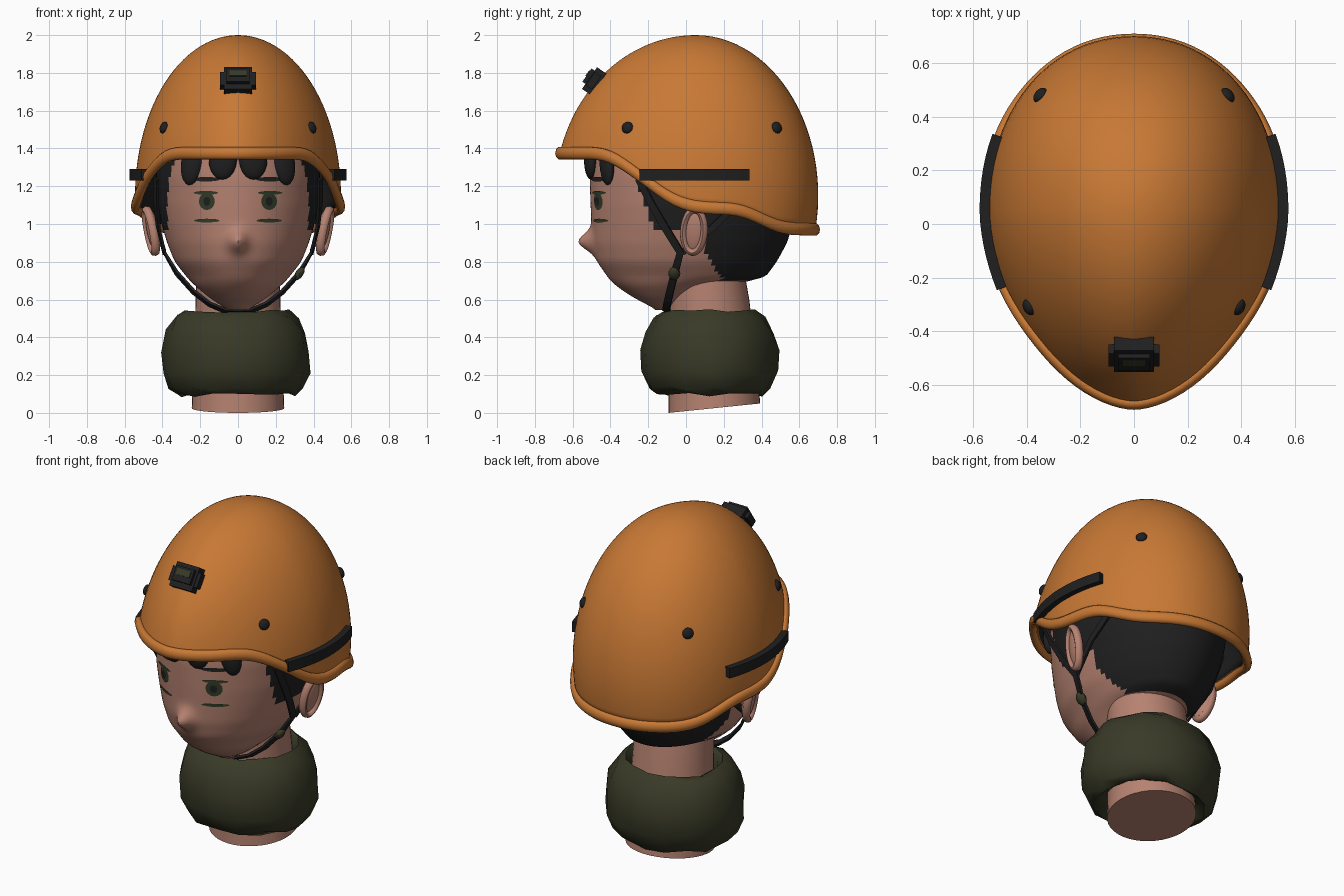
import bpy, bmesh, math, random
from mathutils import Vector, Matrix

if "Cube" in bpy.data.objects:
    bpy.data.objects.remove(bpy.data.objects["Cube"])

random.seed(4)


def material(name, rgb):
    m = bpy.data.materials.new(name)
    m.diffuse_color = (*rgb, 1)
    m.use_nodes = True
    m.node_tree.nodes["Principled BSDF"].inputs["Base Color"].default_value = m.diffuse_color
    return m


ORANGE = material("shell orange", (0.58, 0.19, 0.035))
SKIN = material("skin", (0.47, 0.225, 0.165))
BLACK = material("black", (0.014, 0.014, 0.015))
OLIVE = material("olive cloth", (0.04, 0.042, 0.02))
EYE = material("eye green", (0.03, 0.045, 0.022))


def finish(name, bm, mats, angle=50):
    bmesh.ops.recalc_face_normals(bm, faces=bm.faces)
    me = bpy.data.meshes.new(name)
    bm.to_mesh(me)
    bm.free()
    ob = bpy.data.objects.new(name, me)
    bpy.context.collection.objects.link(ob)
    for m in mats:
        me.materials.append(m)
    bpy.ops.object.select_all(action='DESELECT')
    ob.select_set(True)
    bpy.context.view_layer.objects.active = ob
    bpy.ops.object.shade_smooth_by_angle(angle=math.radians(angle))
    return ob


def loft(rings, caps=True, closed=False):
    bm = bmesh.new()
    vs = [[bm.verts.new(p) for p in r] for r in rings]
    pairs = list(zip(vs, vs[1:])) + ([(vs[-1], vs[0])] if closed else [])
    for a, b in pairs:
        n = len(a)
        for i in range(n):
            bm.faces.new((a[i], a[(i + 1) % n], b[(i + 1) % n], b[i]))
    if caps and not closed:
        bm.faces.new(vs[0])
        bm.faces.new(vs[-1])
    return bm


def lerp_table(tab, t):
    if t <= tab[0][0]:
        return tab[0][1:]
    for a, b in zip(tab, tab[1:]):
        if t <= b[0]:
            k = (t - a[0]) / (b[0] - a[0])
            return [p + (q - p) * k for p, q in zip(a[1:], b[1:])]
    return tab[-1][1:]


def smooth_table(tab, t, w):
    s = [lerp_table(tab, t + w * k / 2) for k in range(-2, 3)]
    return [sum(c) / 5 for c in zip(*s)]


def ribbon(name, pts, width, thick, mat):
    # flat band facing away from the middle of the head
    pts = [Vector(p) for p in pts]
    rings = []
    for i, p in enumerate(pts):
        t = (pts[min(i + 1, len(pts) - 1)] - pts[max(i - 1, 0)]).normalized()
        n = p - Vector((0, 0.05, min(max(p.z, 0.85), 1.3)))
        n = (n - t * n.dot(t)).normalized()
        s = t.cross(n) * width / 2
        n = n * thick / 2
        rings.append([p + s + n, p - s + n, p - s - n, p + s - n])
    return finish(name, loft(rings), [mat], 40)


# ---- helmet shell: egg-shaped dome cut along a wavy brim ----
CY, CZ, H, W, FRONT, BACK = 0.05, 1.15, 0.85, 0.545, 0.745, 0.65
RIM = [(-.7, 1.375), (-.46, 1.375), (-.38, 1.35), (-.25, 1.26), (-.1, 1.145), (0, 1.1),
       (.1, 1.085), (.25, 1.08), (.33, 1.06), (.45, 1.0), (.53, .975), (.7, .97)]


def dome(th, z):
    f = math.sqrt(max(0, 1 - ((z - CZ) / H) ** 2))
    c, s = math.cos(th), math.sin(th)
    d, p = (BACK, 2.1) if s > 0 else (FRONT, 1.75)
    x = math.copysign(abs(c) ** (2 / p), c) * W * f
    y = math.copysign(abs(s) ** (2 / p), s) * d * f
    return Vector((x, CY + y, z))


def dome_side(y, z):
    f = math.sqrt(1 - ((z - CZ) / H) ** 2)
    d, p = (BACK, 2.1) if y > CY else (FRONT, 1.75)
    return W * f * (1 - (abs(y - CY) / d / f) ** p) ** (1 / p)


N, ROWS = 96, 28
rim = []
for i in range(N):
    th, z = 2 * math.pi * i / N, 1.2
    for _ in range(12):
        z = smooth_table(RIM, dome(th, z).y, 0.05)[0]
    rim.append((th, z))
rings = []
for r in range(ROWS):
    ring = []
    for th, z in rim:
        p0 = math.asin((z - CZ) / H)
        ph = p0 + (math.pi / 2 - 0.01 - p0) * r / (ROWS - 1)
        ring.append(dome(th, CZ + H * math.sin(ph)))
    rings.append(ring)
bm = loft(rings, caps=False)
bm.faces.new([v for v in bm.verts if v.co.z > 1.9995])
shell = finish("helmet_shell", bm, [ORANGE, BLACK])
sol = shell.modifiers.new("thickness", 'SOLIDIFY')
sol.thickness, sol.offset, sol.material_offset = 0.03, -1, 1

# rolled brim
rolled = []
for th, z in rim:
    p = dome(th, z)
    out = Vector((p.x / W ** 2, (p.y - CY) / 0.45, 0)).normalized()
    rolled.append([p + out * 0.024 * math.cos(a) + Vector((0, 0, 0.034 * math.sin(a)))
                   for a in (k * math.pi / 5 for k in range(10))])
finish("helmet_brim", loft(rolled, closed=True), [ORANGE])

# side rails and bolts
for s, side in ((1, "right"), (-1, "left")):
    ys = [-0.24 + 0.57 * k / 14 for k in range(15)]
    ribbon("rail_" + side, [(s * (dome_side(y, 1.26) + 0.015), y, 1.26) for y in ys], 0.06, 0.04, BLACK)
    for y, end in ((-0.31, "front"), (0.48, "back")):
        p = Vector((s * dome_side(y, 1.51), y, 1.51))
        d = FRONT if y < CY else BACK
        n = Vector((p.x / W ** 2, (y - CY) / d ** 2, (p.z - CZ) / H ** 2))
        bm = bmesh.new()
        bmesh.ops.create_uvsphere(bm, u_segments=14, v_segments=8, radius=1)
        bm.transform(Matrix.Translation(p) @ n.to_track_quat('Z', 'Y').to_matrix().to_4x4()
                     @ Matrix.Diagonal((0.032, 0.032, 0.02, 1)))
        finish("bolt_%s_%s" % (end, side), bm, [BLACK])

# front mount, tilted with the shell
frame = Matrix(((1, 0, 0, 0), (0, .57, -.82, -.478), (0, .82, .57, 1.75), (0, 0, 0, 1)))
for name, c, size, mat in (("mount_base", (0, 0, .01), (.15, .14, .06), BLACK),
                           ("mount_wings", (0, 0, .015), (.19, .085, .04), BLACK),
                           ("mount_block", (0, .005, .045), (.12, .085, .03), BLACK),
                           ("mount_tab", (0, .015, .061), (.09, .035, .008), OLIVE)):
    bm = bmesh.new()
    bmesh.ops.create_cube(bm, size=1)
    bm.transform(frame @ Matrix.Translation(c) @ Matrix.Diagonal((*size, 1)))
    finish(name, bm, [mat], 30)

# ---- head: lofted rings (z, front y, back y, half width), hair coloured by rule ----
HEAD = [(.545, -.15, -.04, .05), (.57, -.2, .0, .09), (.6, -.26, .06, .14), (.65, -.34, .18, .2),
        (.69, -.39, .26, .245), (.705, -.405, .41, .26), (.8, -.47, .48, .335), (.9, -.495, .535, .375),
        (1.0, -.5, .565, .405), (1.1, -.505, .58, .425), (1.25, -.51, .58, .435), (1.4, -.5, .56, .425),
        (1.55, -.43, .48, .36), (1.7, -.28, .36, .24), (1.78, -.1, .2, .1)]


def face_y(x, z):
    yf, yb, w = smooth_table(HEAD, z, 0.02)
    y = (yf + yb) / 2 - (yb - yf) / 2 * math.sqrt(max(0, 1 - (x / w) ** 2))
    return y - 0.075 * math.exp(-(x / 0.045) ** 2 - ((z - 0.905) / 0.055) ** 2)


rings = []
for r in range(80):
    z = 0.545 + 1.235 * r / 79
    yf, yb, w = smooth_table(HEAD, z, 0.02)
    ring = []
    for i in range(112):
        a = 2 * math.pi * i / 112
        x, y = w * math.cos(a), (yf + yb) / 2 + (yb - yf) / 2 * math.sin(a)
        ring.append((x, face_y(x, z) if y < -0.3 else y, z))
    rings.append(ring)
bm = loft(rings)
for f in bm.faces:
    c = f.calc_center_median()
    edge = -0.25 + (1.2 - c.z) * 0.35 if c.z > 0.97 else 0.1 + max(0, 0.85 - c.z) * 0.6
    f.material_index = int(c.z > 1.36 or (c.z > 0.695 and c.y > edge))
finish("head", bm, [SKIN, BLACK], 60)

# fringe locks under the brim
for x, z, rx, rz in ((-.245, 1.32, .06, .115), (-.08, 1.34, .075, .105),
                     (.08, 1.34, .075, .105), (.245, 1.32, .06, .115)):
    bm = bmesh.new()
    bmesh.ops.create_uvsphere(bm, u_segments=16, v_segments=10, radius=1)
    bm.transform(Matrix.Translation((x, face_y(x, 1.27) - 0.005, z))
                 @ Matrix.Rotation(x * 1.6, 4, 'Z') @ Matrix.Rotation(-x * 0.6, 4, 'Y')
                 @ Matrix.Diagonal((rx, 0.035, rz, 1)))
    finish("fringe_lock", bm, [BLACK])


def face_disc(name, x, z, rx, rz, lift, mat):
    # thin plate laid on the face
    bm = bmesh.new()
    c = bm.verts.new((x, face_y(x, z) - lift, z))
    vs = []
    for k in range(16):
        px, pz = x + rx * math.cos(k * math.pi / 8), z + rz * math.sin(k * math.pi / 8)
        vs.append(bm.verts.new((px, face_y(px, pz) - lift, pz)))
    for k in range(16):
        bm.faces.new((c, vs[k], vs[(k + 1) % 16]))
    ob = finish(name, bm, [mat])
    if ob.data.polygons[0].normal.y > 0:
        ob.data.flip_normals()


for s in (1, -1):
    face_disc("brow", s * .17, 1.237, .075, .012, .005, BLACK)
    face_disc("upper_lash", s * .17, 1.165, .065, .01, .005, EYE)
    face_disc("iris", s * .165, 1.12, .042, .046, .004, EYE)
    face_disc("pupil", s * .165, 1.12, .018, .024, .007, BLACK)
    face_disc("lower_lash", s * .165, 1.018, .068, .01, .005, EYE)

# ears: dished body with a rounded outer fold
for s in (1, -1):
    place = (Matrix.Translation((s * .45, .045, .965)) @ Matrix.Rotation(s * .18, 4, 'Y')
             @ Matrix.Rotation(s * -.25, 4, 'Z') @ Matrix.Rotation(-.08, 4, 'X'))
    bm = bmesh.new()
    bmesh.ops.create_uvsphere(bm, u_segments=20, v_segments=12, radius=1)
    bm.transform(place @ Matrix.Diagonal((.03, .065, .12, 1)))
    finish("ear", bm, [SKIN])
    fold = []
    for i in range(28):
        a = 2 * math.pi * i / 28
        d = Vector((0, math.cos(a), math.sin(a)))
        c = Vector((s * .012, .056 * d.y, .115 * d.z))
        fold.append([place @ (c + d * .02 * math.cos(b) + Vector((.024 * math.sin(b), 0, 0)))
                     for b in (k * math.pi / 4 for k in range(8))])
    finish("ear_fold", loft(fold, closed=True), [SKIN])

# chin straps
half = [(.435, -.25, 1.24), (.435, -.19, 1.12), (.422, -.11, .98), (.39, -.03, .85),
        (.325, -.06, .74), (.235, -.085, .64), (.15, -.1, .575), (.06, -.105, .538)]
ribbon("chin_strap", half + [(-x, y, z) for x, y, z in reversed(half)], .04, .014, BLACK)
for s in (1, -1):
    ribbon("rear_strap", [(s * .40, .28, 1.12), (s * .425, .14, .98), (s * .39, -.02, .85)], .035, .014, BLACK)
bm = bmesh.new()
bmesh.ops.create_uvsphere(bm, u_segments=10, v_segments=8, radius=1)
bm.transform(Matrix.Translation((.325, -.062, .738)) @ Matrix.Rotation(.6, 4, 'Y')
             @ Matrix.Diagonal((.022, .032, .04, 1)))
finish("strap_buckle", bm, [OLIVE])

# neck with a tilted base
rings = []
for z, cy, rx, ry in ((0, .15, .245, .243), (.25, .14, .235, .23), (.55, .12, .225, .215), (.74, .1, .22, .21)):
    ring = [(rx * math.cos(a), cy + ry * math.sin(a)) for a in (k * math.pi / 20 for k in range(40))]
    rings.append([(x, y, z + .05 * (y - cy + ry) / (2 * ry) * (z < .7)) for x, y in ring])
finish("neck", loft(rings), [SKIN])

# neck scarf: chunky folded tube
rings = []
for z, r in ((.50, .62), (.54, .7), (.51, .83), (.43, .95), (.33, 1.0), (.22, .98),
             (.13, .9), (.095, .78), (.13, .63)):
    ring = []
    for k in range(16):
        a = 2 * math.pi * k / 16
        q = r * (1 + random.uniform(-.025, .025))
        ring.append((-.012 + .395 * q * math.cos(a), .125 + .362 * q * math.sin(a),
                     z + random.uniform(-.012, .012)))
    rings.append(ring)
finish("neck_scarf", loft(rings, closed=True), [OLIVE], 60)
